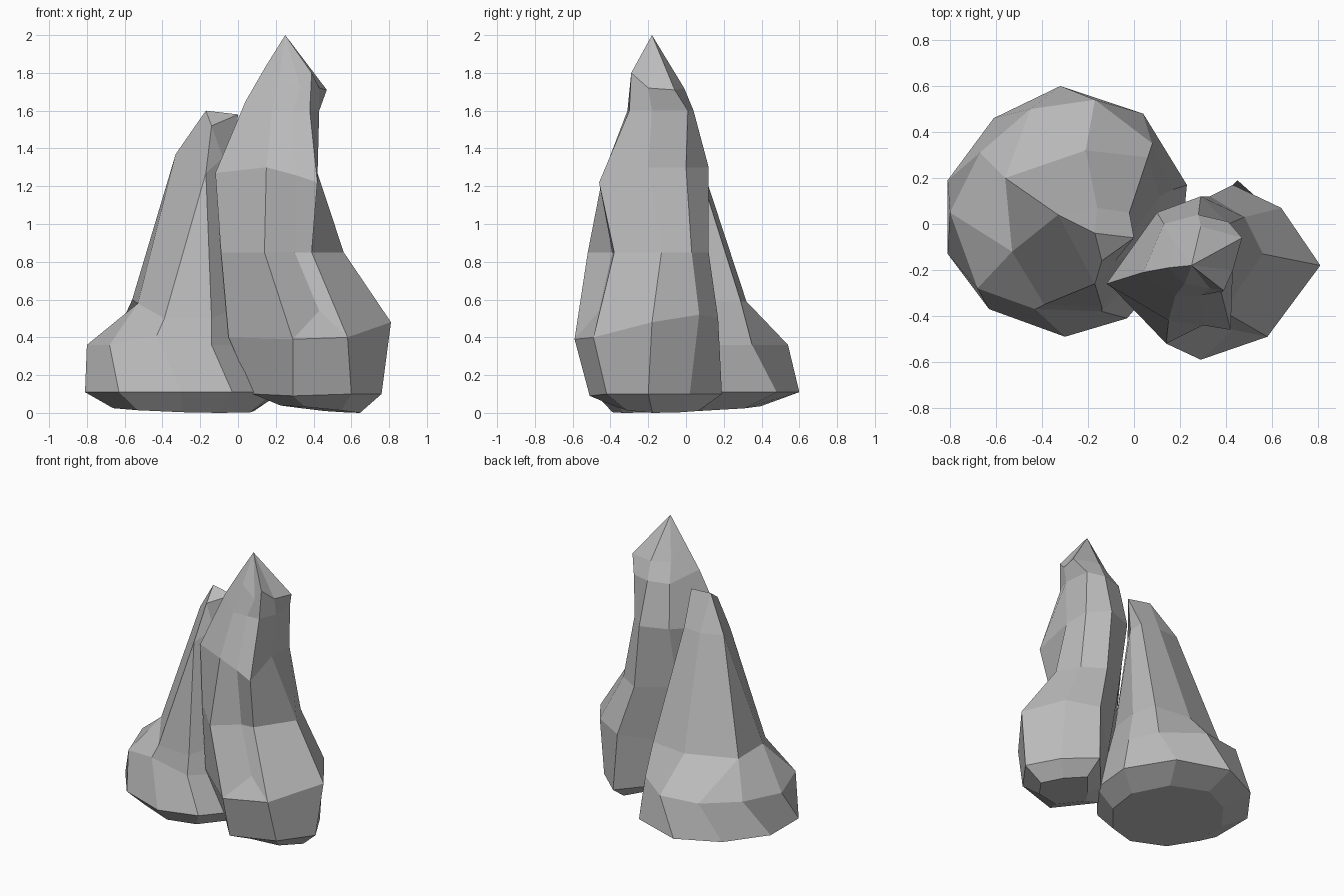
import bpy
import bmesh

default_cube = bpy.data.objects.get("Cube")
if default_cube:
    bpy.data.objects.remove(default_cube, do_unlink=True)

# Single stone colour
stone_grey = bpy.data.materials.new("stone_grey")
stone_grey.use_nodes = True
stone_colour = (.5, .5, .5, 1)
stone_grey.diffuse_color = stone_colour
shader = next(n for n in stone_grey.node_tree.nodes if n.type == "BSDF_PRINCIPLED")
shader.inputs["Base Color"].default_value = stone_colour
shader.inputs["Roughness"].default_value = .9


def section(height, points):
    """Horizontal slice; a point may carry its own height as third value."""
    return [tuple(p) if len(p) == 3 else (p[0], p[1], height) for p in points]


def underside(ring, centre, factor, slope_x, slope_y):
    """Smaller tilted copy of the foot, with its lowest corner on the ground."""
    cx, cy = centre
    flat = [(cx + (x - cx) * factor, cy + (y - cy) * factor) for x, y, z in ring]
    tilt = [x * slope_x + y * slope_y for x, y in flat]
    return [(x, y, t - min(tilt)) for (x, y), t in zip(flat, tilt)]


def loft_rock(name, rings):
    """Skin a stack of slices; coinciding points merge into shared corners."""
    bm = bmesh.new()
    corners = {}

    def corner(point):
        if point not in corners:
            corners[point] = bm.verts.new(point)
        return corners[point]

    def facet(points):
        unique = list(dict.fromkeys(corner(p) for p in points))
        if len(unique) > 2 and bm.faces.get(unique) is None:
            bm.faces.new(unique)

    for lower, upper in zip(rings, rings[1:]):
        count = len(lower)
        for i in range(count):
            j = (i + 1) % count
            facet((lower[i], lower[j], upper[j], upper[i]))
    facet(reversed(rings[0]))
    facet(rings[-1])
    bmesh.ops.recalc_face_normals(bm, faces=bm.faces)

    mesh = bpy.data.meshes.new(name)
    bm.to_mesh(mesh)
    bm.free()
    mesh.materials.append(stone_grey)
    rock = bpy.data.objects.new(name, mesh)
    bpy.context.collection.objects.link(rock)
    return rock


# Rear rock: wide faceted foot narrowing to a blunt leaning spike
rear_foot = section(.11, [
    (-.81, -.13), (-.63, -.37), (-.3, -.49), (-.03, -.41), (.2, -.14),
    (.23, .17), (.04, .48), (-.32, .6), (-.61, .46), (-.81, .19)])
rear_bulge = section(.36, [
    (-.8, .05), (-.68, -.28), (-.43, -.37, .41), (-.14, -.38), (.13, -.12),
    (.17, .15), (.08, .35), (-.17, .54), (-.45, .5), (-.67, .31)])
rear_west, rear_north = (-.53, -.12, .58), (-.56, .2, .6)
rear_waist = section(.59, [
    rear_west, rear_west, (-.39, -.35, .5), (-.14, -.36, .5), (.08, -.1),
    (.11, .12), (.06, .29), (-.21, .32), rear_north, rear_north])
neck_west, neck_front = (-.33, .04, 1.37), (-.17, -.26, 1.27)
rear_neck = section(1.35, [
    neck_west, neck_west, neck_front, neck_front, (-.08, -.16),
    (-.02, -.06), (-.02, .05), (-.16, .07), neck_west, neck_west])
tip_west, tip_front, tip_east = (-.17, -.04, 1.6), (-.14, -.16, 1.52), (0, -.06, 1.58)
rear_tip = [tip_west] * 2 + [tip_front] * 3 + [tip_east] * 2 + [tip_west] * 3
rear_base = underside(rear_foot, (-.28, -.13), .72, -.03, .04)
loft_rock("rear_rock", [rear_base, rear_foot, rear_bulge, rear_waist, rear_neck, rear_tip])

# Front rock: taller crooked column with a grooved front and pointed crown
foot_crease, bulge_crease = (.29, -.51, .09), (.29, -.59, .39)
front_foot = section(.1, [
    (.08, -.27), foot_crease, foot_crease, (.6, -.42), (.76, -.2),
    (.64, .02), (.45, .19), (.2, -.1)])
front_bulge = section(.4, [
    (-.05, -.3), bulge_crease, bulge_crease, (.58, -.49), (.81, -.18, .48),
    (.64, .07, .52), (.43, .17, .5), (.12, -.12)])
# Only the groove's lower end rises above the bulge
groove_end = (.43, -.46, .54)
front_shoulder = front_bulge[:2] + [groove_end] + front_bulge[3:]
front_waist = section(.85, [
    (-.09, -.28), (.14, -.52), (.3, -.39), (.39, -.38), (.56, -.13),
    (.48, .03), (.33, .12), (.1, -.04)])
front_chest = section(1.3, [
    (-.12, -.26, 1.27), (.15, -.42), (.3, -.44, 1.26), (.42, -.46, 1.22), (.41, -.2),
    (.41, 0), (.29, .12), (.1, .05)])
front_neck = section(1.6, [
    (.04, -.21, 1.65), (.18, -.31), (.29, -.31), (.38, -.3), (.43, -.18),
    (.41, .01), (.28, .04), (.13, 0)])
front_crown = section(1.72, [
    (.15, -.19, 1.84), (.22, -.26, 1.79), (.33, -.28), (.39, -.29, 1.8), (.43, -.2),
    (.47, -.06, 1.71), (.29, -.01), (.17, -.07)])
front_peak = [(.25, -.18, 2)] * len(front_crown)
front_base = underside(front_foot, (.46, -.14), .62, -.09, -.03)
loft_rock("front_rock", [front_base, front_foot, front_bulge, front_shoulder, front_waist,
                         front_chest, front_neck, front_crown, front_peak])
